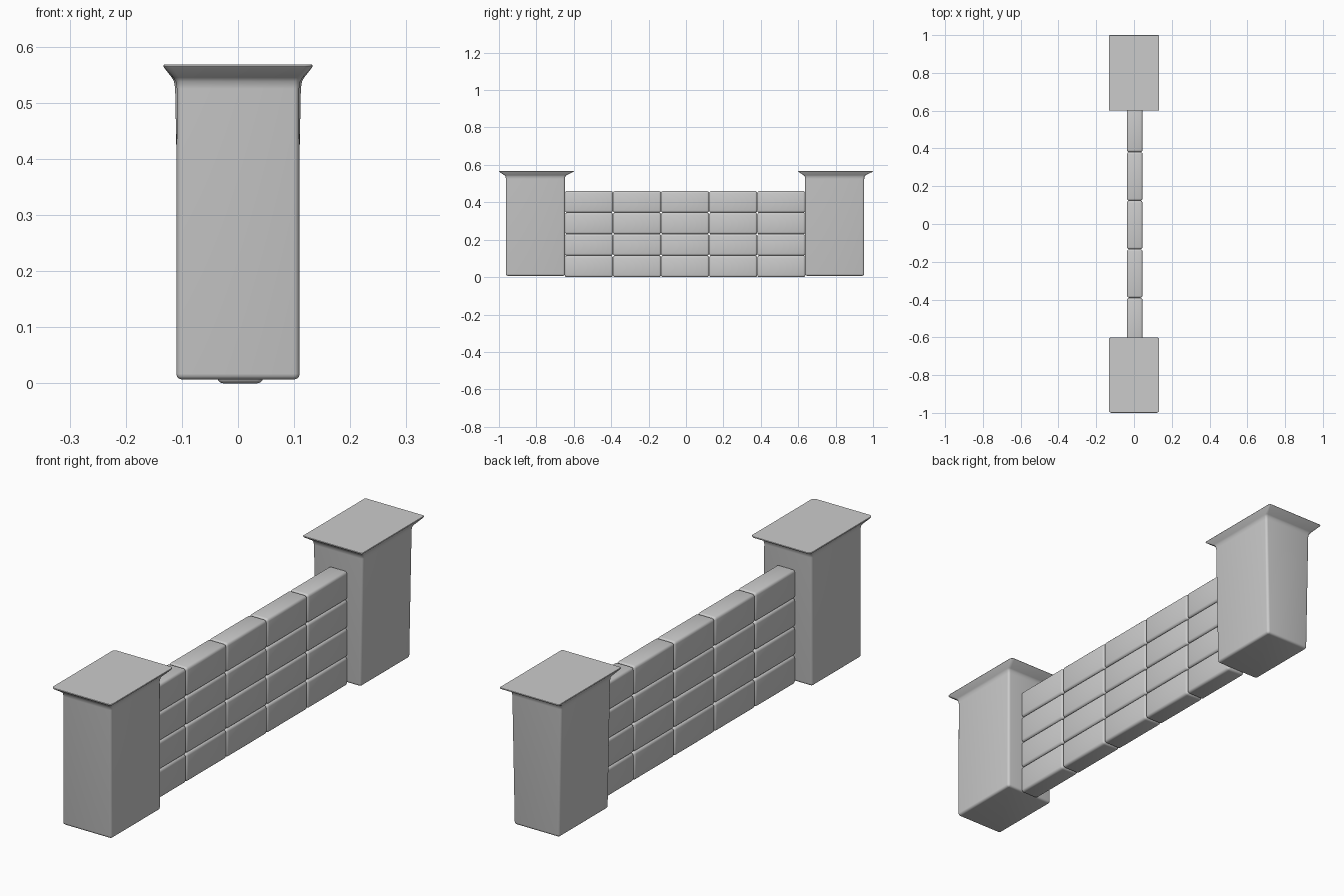
import bpy, bmesh, math
from mathutils import Matrix

if "Cube" in bpy.data.objects:
    bpy.data.objects.remove(bpy.data.objects["Cube"])


def finish(name, bm, angle=40):
    bmesh.ops.recalc_face_normals(bm, faces=bm.faces)
    mesh = bpy.data.meshes.new(name)
    bm.to_mesh(mesh)
    bm.free()
    ob = bpy.data.objects.new(name, mesh)
    bpy.context.collection.objects.link(ob)
    bpy.ops.object.select_all(action='DESELECT')
    ob.select_set(True)
    bpy.context.view_layer.objects.active = ob
    bpy.ops.object.shade_smooth_by_angle(angle=math.radians(angle))
    return ob


def rounded_rect(hx, hy, r, n=4):
    """Points of a rounded rectangle, counter-clockwise."""
    pts = []
    for q, (sx, sy) in enumerate(((1, 1), (-1, 1), (-1, -1), (1, -1))):
        for i in range(n + 1):
            a = math.pi / 2 * (q + i / n)
            pts.append((sx * (hx - r) + r * math.cos(a),
                        sy * (hy - r) + r * math.sin(a)))
    return pts


def loft(name, cy, rings):
    """Stack rounded rectangles given as (z, centre offset y, hx, hy, r)."""
    bm = bmesh.new()
    loops = [[bm.verts.new((x, cy + oy + y, z)) for x, y in rounded_rect(hx, hy, r)]
             for z, oy, hx, hy, r in rings]
    for a, b in zip(loops, loops[1:]):
        for i in range(len(a)):
            j = (i + 1) % len(a)
            bm.faces.new((a[i], a[j], b[j], b[i]))
    bm.faces.new(loops[0])
    bm.faces.new(loops[-1])
    return finish(name, bm)


def pillar(name, cy, off, foot, neck, cap_r):
    """Post with rounded foot and a flared flat cap."""
    hy, r, z0 = 0.158, 0.01, 0.007
    rings = []
    for i in range(4):
        a = math.pi / 6 * i
        d = r * (1 - math.sin(a))
        rings.append((z0 + r * (1 - math.cos(a)), off, foot - d, hy - d, r - d + 0.001))
    rings += [(0.525, off, neck - 0.001, hy, r),
              (0.538, off, neck + 0.001, hy + 0.002, r),
              (0.545, off, neck + 0.005, hy + 0.008, r),
              (0.563, 0, 0.132, 0.198, cap_r),
              (0.566, 0, 0.133, 0.2, cap_r),
              (0.568, 0, 0.132, 0.199, cap_r)]
    loft(name, cy, rings)


pillar("front_pillar", -0.8, -0.005, 0.11, 0.110, 0.014)
pillar("back_pillar", 0.8, -0.005, 0.102, 0.113, 0.005)

# Wall of rounded bricks between the pillars
cols, rows = 5, 4
y0, y1, height = -0.648, 0.638, 0.46
w, h = (y1 - y0) / cols, height / rows
for c in range(cols):
    for k in range(rows):
        bm = bmesh.new()
        bmesh.ops.create_cube(bm, size=1, matrix=Matrix.Translation(
            (0.004, y0 + w * (c + 0.5), h * (k + 0.5))) @ Matrix.Diagonal((0.082, w, h, 1)))
        bmesh.ops.bevel(bm, geom=bm.edges[:], offset=0.011, segments=3,
                        profile=0.5, affect='EDGES')
        finish(f"brick_{c + 1}_{k + 1}", bm)
